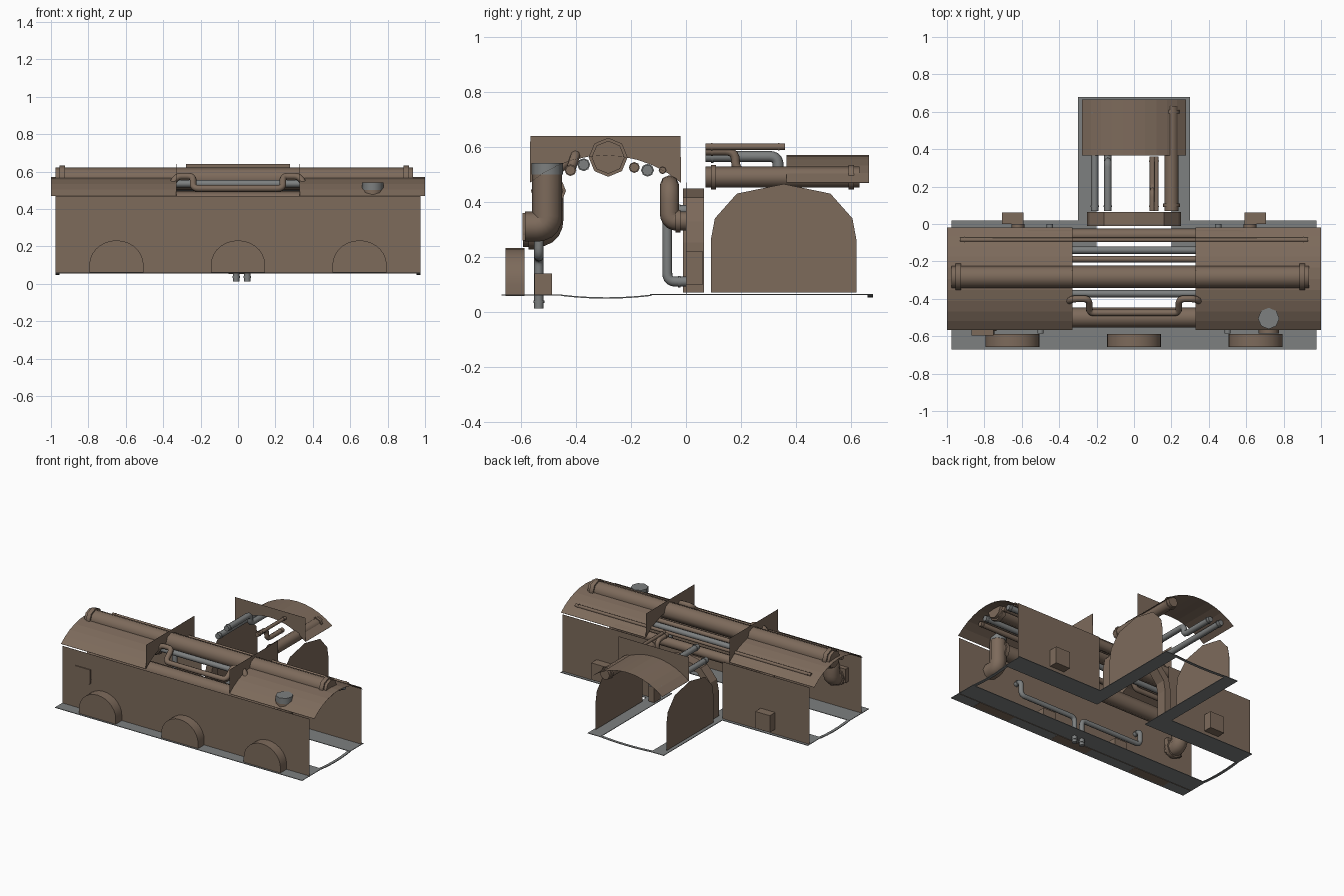
import bpy, bmesh, math
from mathutils import Vector

if "Cube" in bpy.data.objects:
    bpy.data.objects.remove(bpy.data.objects["Cube"])


def material(name, col):
    m = bpy.data.materials.new(name)
    m.diffuse_color = (*col, 1)
    m.use_nodes = True
    m.node_tree.nodes["Principled BSDF"].inputs["Base Color"].default_value = m.diffuse_color
    return m


BROWN = material("brown_metal", (0.205, 0.145, 0.105))
GREY = material("grey_metal", (0.205, 0.215, 0.215))


def add(name, mesh, mat):
    ob = bpy.data.objects.new(name, mesh)
    bpy.context.collection.objects.link(ob)
    mesh.materials.clear()
    mesh.materials.append(mat)
    return ob


def prism(name, pts, axis, a, b, mat):
    """Extrude a 2D outline along one axis from a to b."""
    def place(p, t):
        u, v = p
        return {'x': (t, u, v), 'y': (u, t, v), 'z': (u, v, t)}[axis]
    bm = bmesh.new()
    lo = [bm.verts.new(place(p, a)) for p in pts]
    hi = [bm.verts.new(place(p, b)) for p in pts]
    n = len(pts)
    bm.faces.new(lo)
    bm.faces.new(hi)
    for i in range(n):
        bm.faces.new((lo[i], lo[(i + 1) % n], hi[(i + 1) % n], hi[i]))
    bmesh.ops.recalc_face_normals(bm, faces=bm.faces)
    me = bpy.data.meshes.new(name)
    bm.to_mesh(me)
    bm.free()
    return add(name, me, mat)


def box(name, x0, x1, y0, y1, z0, z1, mat):
    return prism(name, [(x0, y0), (x1, y0), (x1, y1), (x0, y1)], 'z', z0, z1, mat)


def arc(c, half, z0, rise, n=10):
    """Shallow arch points from left to right."""
    r = (half * half + rise * rise) / (2 * rise)
    a = math.asin(half / r)
    return [(c + r * math.sin(t), z0 + rise - r + r * math.cos(t))
            for t in [-a + 2 * a * i / n for i in range(n + 1)]]


def pipe(name, pts, r, mat, bend=0.05, collars=True):
    """Eight-sided tube along a path with rounded corners and end collars."""
    P = [Vector(p) for p in pts]
    path = [P[0]]
    for i in range(1, len(P) - 1):
        a, c, b = P[i - 1], P[i], P[i + 1]
        k = min(bend, (a - c).length * .49, (b - c).length * .49)
        s, e = c + (a - c).normalized() * k, c + (b - c).normalized() * k
        for j in range(6):
            t = j / 5
            path.append(s * (1 - t) ** 2 + c * 2 * t * (1 - t) + e * t * t)
    path.append(P[-1])
    runs = [(path, r)]
    if collars:
        for p, q in ((P[0], P[1]), (P[-1], P[-2])):
            d = (q - p).normalized()
            runs.append(([p + d * .02, p + d * (.02 + r * .5)], r * 1.18))
    bm = bmesh.new()
    for pl, rad in runs:
        cu = bpy.data.curves.new(name, 'CURVE')
        cu.dimensions = '3D'
        cu.bevel_depth = rad
        cu.bevel_resolution = 2
        cu.use_fill_caps = True
        sp = cu.splines.new('POLY')
        sp.points.add(len(pl) - 1)
        for pt, v in zip(sp.points, pl):
            pt.co = (*v, 1)
        tmp = bpy.data.objects.new("tmp", cu)
        bpy.context.collection.objects.link(tmp)
        dg = bpy.context.evaluated_depsgraph_get()
        me = bpy.data.meshes.new_from_object(tmp.evaluated_get(dg))
        bm.from_mesh(me)
        bpy.data.objects.remove(tmp)
    me = bpy.data.meshes.new(name)
    bm.to_mesh(me)
    bm.free()
    return add(name, me, mat)


T = 0.001    # sheet thickness
CY = -0.293  # centre line of the main corridor

# floor frame
box("floor_front", -.975, .975, -.67, -.45, .059, .063, GREY)
for s in (-1, 1):
    x0, x1 = sorted((s * .2, s * .975))
    box("floor_back", x0, x1, -.13, .02, .061, .065, GREY)
    x0, x1 = sorted((s * .2, s * .3))
    box("floor_side", x0, x1, .02, .68, .061, .065, GREY)
    # sagging end strips of the main corridor
    dip = [(y, .125 - z) for y, z in arc(-.29, .165, .062, .010, 8)]
    x0, x1 = sorted((s * .955, s * .975))
    prism("floor_end", dip + [(y, z - .005) for y, z in reversed(dip)], 'x', x0, x1, GREY)
dip = [(x, .125 - z) for x, z in arc(0, .205, .06, .008, 8)]
prism("floor_branch_end", dip + [(x, z - .004) for x, z in reversed(dip)], 'y', .66, .68, GREY)

# main walls
box("front_wall", -.975, .975, -.588, -.588 + T, .056, .47, BROWN)
for s in (-1, 1):
    x0, x1 = sorted((s * .29, s * .975))
    box("back_wall", x0, x1, 0, T, .065, .47, BROWN)
    x0, x1 = sorted((s * .59, s * .705))
    box("back_wall_box", x0, x1, T, .062, .10, .22, BROWN)

# arched bays on the front wall
for cx in (-.65, 0, .65):
    pts = [(cx - .145, .058)] + [
        (cx + .145 * math.cos(math.pi * (1 - i / 14)), .10 + .132 * math.sin(math.pi * i / 14))
        for i in range(15)] + [(cx + .145, .058)]
    prism("wall_bay", pts, 'y', -.657, -.588, BROWN)

# main roof shells and the upright bulkheads beside the gap
roof = arc(CY, .275, .47, .10)
shell = roof + [(y, z - T) for y, z in reversed(roof)]
for s in (-1, 1):
    x0, x1 = sorted((s * .33, s))
    prism("main_roof", shell, 'x', x0, x1, BROWN)
    prism("bulkhead", roof + [(CY + .273, .64), (CY - .273, .64)], 'x',
          s * .33 - T / 2, s * .33 + T / 2, BROWN)

# branch corridor roof, bulkhead and arched side walls
roof = arc(0, .278, .47, .10)
prism("branch_roof", roof + [(x, z - T) for x, z in reversed(roof)], 'y', .365, .665, BROWN)
prism("branch_bulkhead", roof + [(.278, .64), (-.278, .64)], 'y', .365, .365 + T, BROWN)
half = [(.265, .07), (.265, .26), (.25, .34), (.17, .43), (0, .465)]
arch = [(-u, v) for u, v in half] + [(u, v) for u, v in reversed(half[:-1])]
for s in (-1, 1):
    prism("branch_wall", [(u + .355, v) for u, v in arch], 'x',
          s * .28 - T / 2, s * .28 + T / 2, BROWN)

# door frame between the corridors
outer = [(u * .95, .07 + (v - .07) * .96) for u, v in arch]
inner = [(u * .78, .07 + (v - .07) * .85) for u, v in arch]
prism("door_frame", outer + inner[::-1], 'y', -.01, .065, BROWN)

# large pipe along the ridge
pipe("ridge_pipe", [(-.975, CY + .01, .562), (.935, CY + .01, .562)], .06, BROWN)

# large front duct: one end leaves through the front wall, the other rises to the roof
pipe("front_duct", [(-.8, -.592, .29), (-.8, -.50, .29), (-.8, -.50, .44),
                    (.72, -.50, .44)], .054, BROWN, .08)
pipe("riser_duct", [(.72, -.586, .31), (.72, -.505, .31), (.72, -.505, .54)],
     .055, BROWN, .08, False)
pipe("duct_collar", [(.72, -.505, .50), (.72, -.505, .542)], .057, GREY, collars=False)

# back duct with drops into the back wall
pipe("back_duct", [(-.62, 0, .33), (-.62, -.06, .33), (-.62, -.06, .462),
                   (.62, -.06, .462), (.62, -.06, .33), (.62, 0, .33)], .035, BROWN, .06)

# slim pipes under the main roof
pipe("jogged_pipe", [(-.94, -.42, .515), (-.36, -.42, .515), (-.33, -.40, .575), (-.24, -.40, .575),
                     (-.24, -.475, .51), (.24, -.475, .51), (.24, -.40, .575), (.33, -.40, .575),
                     (.36, -.42, .515), (.94, -.42, .515)], .018, BROWN, .03)
pipe("ceiling_pipe_grey", [(-.94, -.372, .535), (.94, -.372, .535)], .02, GREY)
pipe("ceiling_pipe_brown", [(-.94, -.188, .525), (.94, -.188, .525)], .017, BROWN)
pipe("ceiling_pipe_back", [(-.94, -.14, .515), (.94, -.14, .515)], .02, GREY)
pipe("roof_thin_pipe", [(-.93, -.085, .515), (.93, -.085, .515)], .012, BROWN)

for s in (-1, 1):
    # grey drops beside the back wall
    pipe("back_drop", [(s * .45, 0, .37), (s * .45, -.068, .37), (s * .45, -.068, .11),
                       (s * .45, 0, .11)], .018, GREY, .03)
    # low pipes behind the front wall with drains below the floor
    c = .02 + s * .03
    pipe("drain_pipe", [(s * .5, -.586, .30), (s * .5, -.535, .30), (s * .5, -.535, .2),
                        (c, -.535, .2), (c, -.535, .012)], .017, GREY, .035)
    box("floor_box", s * .3 - .05, s * .3 + .05, -.55, -.487, .064, .14, BROWN)
box("valve_box", -.87, -.75, -.595, -.555, .26, .36, BROWN).hide_render = False

# pipes in the branch corridor
pipe("branch_main_pipe", [(.2, .07, .49), (.2, .63, .49)], .038, BROWN)
pipe("branch_grey_pipe", [(-.14, .07, .565), (-.14, .335, .565), (-.14, .335, .50),
                          (-.14, .60, .50)], .02, GREY, .04)
pipe("branch_wall_pipe", [(-.21, .07, .49), (-.21, .62, .49)], .02, GREY)
pipe("branch_thin_pipe", [(.12, .07, .60), (.12, .36, .60)], .012, BROWN)
pipe("branch_elbow_pipe", [(.10, .07, .585), (.10, .18, .585), (.10, .18, .51),
                           (.10, .36, .51)], .016, BROWN, .04)

# smooth pipes, crisp panels
for ob in bpy.context.scene.objects:
    ob.select_set("pipe" in ob.name or "duct" in ob.name or "drop" in ob.name or "bay" in ob.name)
    if ob.select_get():
        bpy.context.view_layer.objects.active = ob
bpy.ops.object.shade_smooth_by_angle(angle=math.radians(50))
